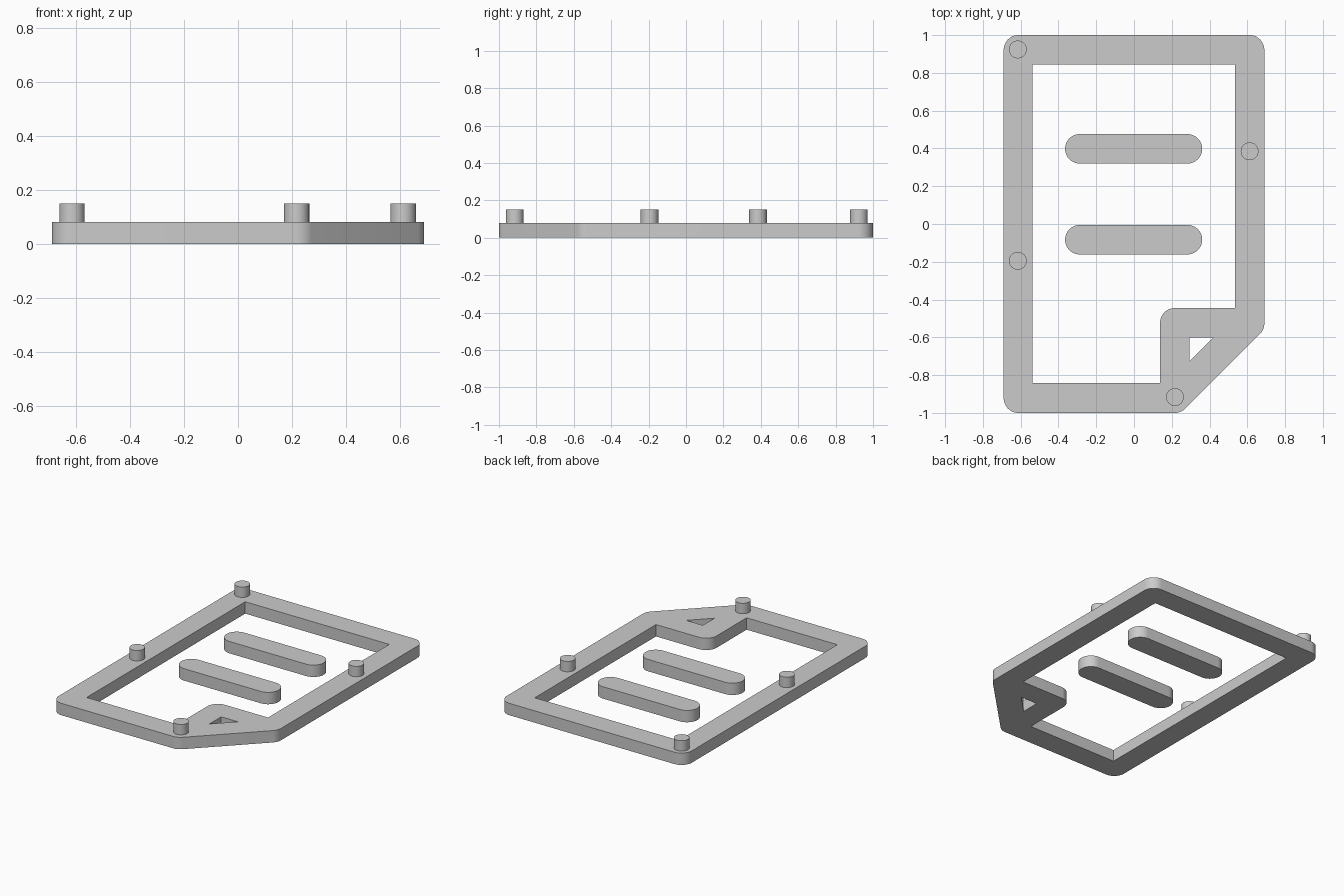
import bpy
import bmesh
from math import atan2, cos, sin, pi, tau

if "Cube" in bpy.data.objects:
    bpy.data.objects.remove(bpy.data.objects["Cube"], do_unlink=True)

PLATE = 0.08     # plate thickness
PEG_TOP = 0.15   # height of the peg tops
R = 0.078        # half the width of every bar

grey = bpy.data.materials.new("light grey")
grey.use_nodes = True
grey.diffuse_color = (0.6, 0.6, 0.6, 1)
grey.node_tree.nodes["Principled BSDF"].inputs["Base Color"].default_value = (0.6, 0.6, 0.6, 1)


def arc(centre, start, end, radius=R):
    steps = max(2, round(abs(end - start) / (pi / 24)))
    angles = [start + (end - start) * i / steps for i in range(steps + 1)]
    return [(centre[0] + radius * cos(a), centre[1] + radius * sin(a)) for a in angles]


def rounded_outline(centres):
    """Outline around circles placed at anticlockwise centres."""
    points = []
    for i, c in enumerate(centres):
        before, after = centres[i - 1], centres[(i + 1) % len(centres)]
        start = atan2(c[1] - before[1], c[0] - before[0]) - pi / 2
        end = atan2(after[1] - c[1], after[0] - c[0]) - pi / 2
        points += arc(c, start, start + (end - start) % tau)
    return points


def plate(name, loops, bottom, top):
    """Flat plate from an outline and its holes."""
    curve = bpy.data.curves.new(name, "CURVE")
    curve.dimensions = "2D"
    curve.fill_mode = "BOTH"
    curve.extrude = (top - bottom) / 2
    for loop in loops:
        spline = curve.splines.new("POLY")
        spline.points.add(len(loop) - 1)
        for point, (x, y) in zip(spline.points, loop):
            point.co = (x, y, 0, 1)
        spline.use_cyclic_u = True
    source = bpy.data.objects.new(name + " outline", curve)
    bpy.context.collection.objects.link(source)
    bpy.context.view_layer.update()
    mesh = bpy.data.meshes.new_from_object(source.evaluated_get(bpy.context.evaluated_depsgraph_get()))
    bpy.data.objects.remove(source, do_unlink=True)

    bm = bmesh.new()
    bm.from_mesh(mesh)
    bmesh.ops.remove_doubles(bm, verts=bm.verts, dist=0.0001)
    bmesh.ops.translate(bm, verts=bm.verts, vec=(0, 0, (bottom + top) / 2))
    bmesh.ops.recalc_face_normals(bm, faces=bm.faces)
    bm.to_mesh(mesh)
    bm.free()
    mesh.name = name
    mesh.materials.clear()
    mesh.materials.append(grey)
    obj = bpy.data.objects.new(name, mesh)
    bpy.context.collection.objects.link(obj)
    bpy.ops.object.select_all(action="DESELECT")
    obj.select_set(True)
    bpy.context.view_layer.objects.active = obj
    bpy.ops.object.shade_smooth_by_angle(angle=pi / 6)


# Page-shaped frame with a folded corner
outer = rounded_outline([(-0.612, -0.922), (0.217, -0.922), (0.612, -0.527),
                         (0.612, 0.922), (-0.612, 0.922)])
opening = ([(-0.538, 0.845), (-0.538, -0.842), (0.138, -0.842)]
           + arc((0.216, -0.523), pi, pi / 2)
           + [(0.535, -0.445), (0.535, 0.845)])
fold_hole = [(0.295, -0.6), (0.42, -0.6), (0.295, -0.725)]
plate("frame", [outer, opening, fold_hole], 0, PLATE)

# Two loose bars inside the frame
for name, y in (("upper_bar", 0.398), ("lower_bar", -0.083)):
    plate(name, [rounded_outline([(-0.287, y), (0.283, y)])], 0, PLATE)

# Round pegs on the frame
pegs = {"back_right_peg": (-0.615, 0.924), "left_peg": (0.612, 0.385),
        "right_peg": (-0.615, -0.195), "front_peg": (0.217, -0.916)}
for name, centre in pegs.items():
    plate(name, [arc(centre, 0, tau, 0.047)[:-1]], PLATE, PEG_TOP)
